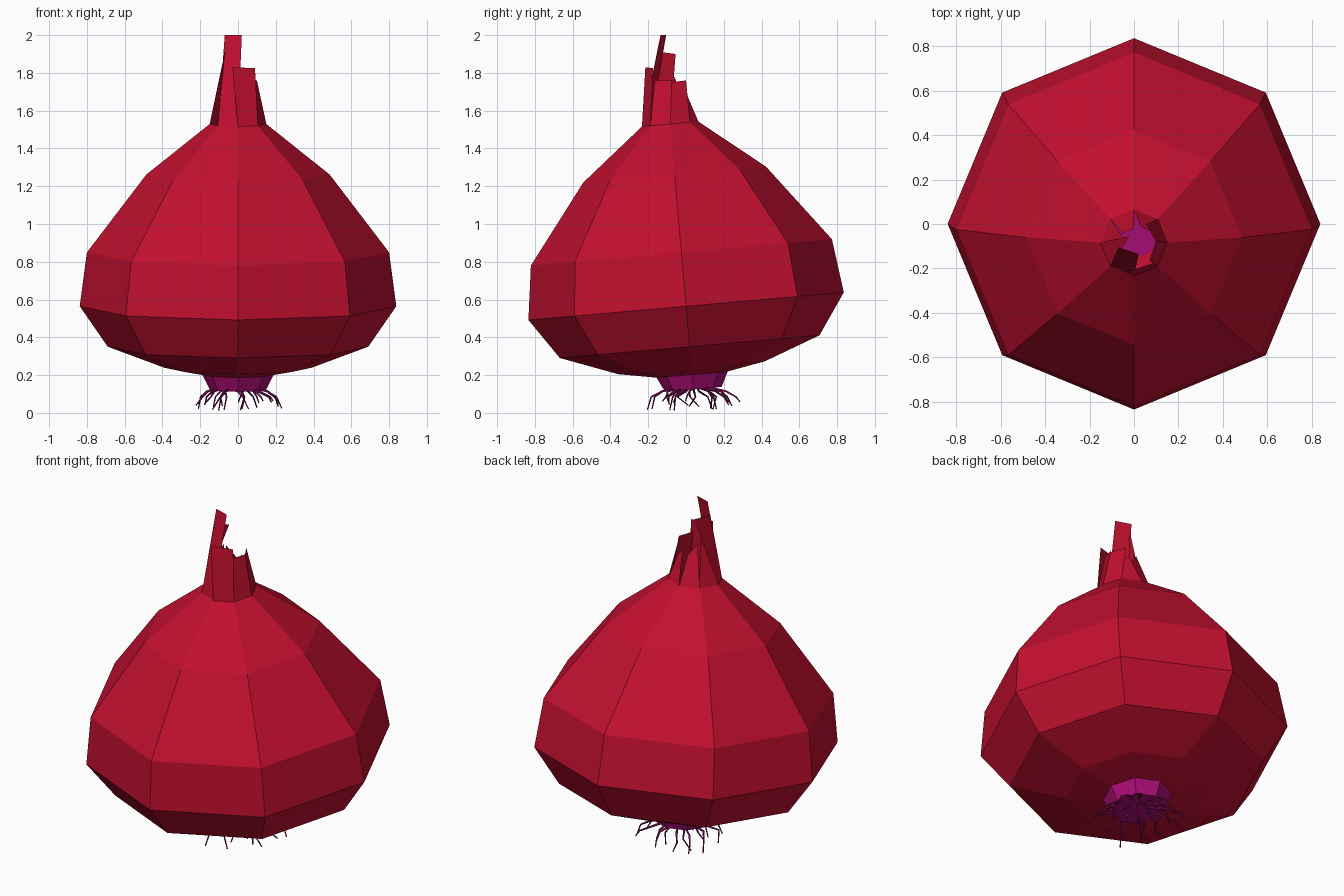
import bpy, bmesh, math, random
from mathutils import Matrix, Vector

if "Cube" in bpy.data.objects:
    bpy.data.objects.remove(bpy.data.objects["Cube"])

random.seed(4)
SIDES = 8
# Whole onion leans 5 degrees toward the front
TILT = Matrix.Translation((0, 0.05, 0)) @ Matrix.Rotation(math.radians(5), 4, 'X')


def material(name, color):
    m = bpy.data.materials.new(name)
    m.diffuse_color = (*color, 1)
    m.use_nodes = True
    m.node_tree.nodes["Principled BSDF"].inputs["Base Color"].default_value = m.diffuse_color
    return m


RED = material("red_skin", (0.54, 0.005, 0.028))
PURPLE = material("purple_root", (0.42, 0.004, 0.18))
DARK = material("dark_root", (0.20, 0.004, 0.10))


def ring(bm, r, h):
    return [bm.verts.new(TILT @ Vector((r * math.cos(math.tau * i / SIDES),
                                        r * math.sin(math.tau * i / SIDES), h)))
            for i in range(SIDES)]


def finish(bm, name, mat, fix=True):
    if fix:
        bmesh.ops.recalc_face_normals(bm, faces=bm.faces[:])
    me = bpy.data.meshes.new(name)
    bm.to_mesh(me)
    bm.free()
    me.materials.append(mat)
    ob = bpy.data.objects.new(name, me)
    bpy.context.collection.objects.link(ob)
    return ob


def lathe(bm, profile):
    rings = [ring(bm, r, h) for r, h in profile]
    for a, b in zip(rings, rings[1:]):
        for i in range(SIDES):
            j = (i + 1) % SIDES
            bm.faces.new((a[i], a[j], b[j], b[i]))
    return rings


# Bulb: faceted shell, open at the neck, with torn leaf strips rising from it
bm = bmesh.new()
rings = lathe(bm, [(0.185, 0.203), (0.39, 0.24), (0.69, 0.352), (0.838, 0.567),
                   (0.80, 0.853), (0.485, 1.267), (0.15, 1.535)])
neck = rings[-1]
# Top corners of each strip, keyed by neck edge number
tips = {
    0: ((0.10, -0.08, 1.75), (0.055, 0.0, 1.76)),
    1: ((0.07, -0.03, 1.68), (0.03, -0.01, 1.72)),
    2: ((0.0, -0.02, 1.70), (-0.05, -0.04, 1.76)),
    3: ((-0.05, -0.06, 1.78), (-0.08, -0.09, 1.71)),
    4: ((-0.02, -0.055, 1.90), (-0.07, -0.13, 1.91)),
    5: ((-0.07, -0.105, 2.0), (0.02, -0.135, 2.0)),
    6: ((-0.03, -0.215, 1.83), (0.09, -0.175, 1.825)),
    7: ((0.07, -0.165, 1.76), (0.10, -0.075, 1.76)),
}
for i, (ta, tb) in tips.items():
    a, b = neck[i], neck[(i + 1) % SIDES]
    bm.faces.new((a, b, bm.verts.new(tb), bm.verts.new(ta)))
finish(bm, "bulb", RED, fix=False)

# Root plate: short tapered octagonal plug
bm = bmesh.new()
bottom, top = lathe(bm, [(0.15, 0.125), (0.19, 0.205)])
bm.faces.new(bottom[::-1])
bm.faces.new(top)
finish(bm, "root_plate", PURPLE)

# Roots: thin tubes arching outward and down
cu = bpy.data.curves.new("roots", 'CURVE')
cu.dimensions = '3D'
cu.bevel_depth = 0.007
cu.bevel_resolution = 1
cu.use_fill_caps = True
cu.resolution_u = 4
for count, start, reach in ((13, 0.10, 0.24), (8, 0.05, 0.15)):
    for i in range(count):
        ang = math.tau * (i + random.uniform(-0.25, 0.25)) / count
        end = reach + random.uniform(-0.03, 0.02)
        low = random.uniform(0.012, 0.065)
        path = [(start, 0.13), (start + (end - start) * 0.5, 0.115),
                (start + (end - start) * 0.85, 0.085), (end, low)]
        sp = cu.splines.new('POLY')
        sp.points.add(len(path) - 1)
        for k, (p, (r, h)) in enumerate(zip(sp.points, path)):
            t = ang + 0.08 * k * random.uniform(-1, 1)
            p.co = (r * math.cos(t), 0.04 + r * math.sin(t), h, 1)
            p.radius = 1 - 0.18 * k
cu.materials.append(DARK)
bpy.context.collection.objects.link(bpy.data.objects.new("roots", cu))
